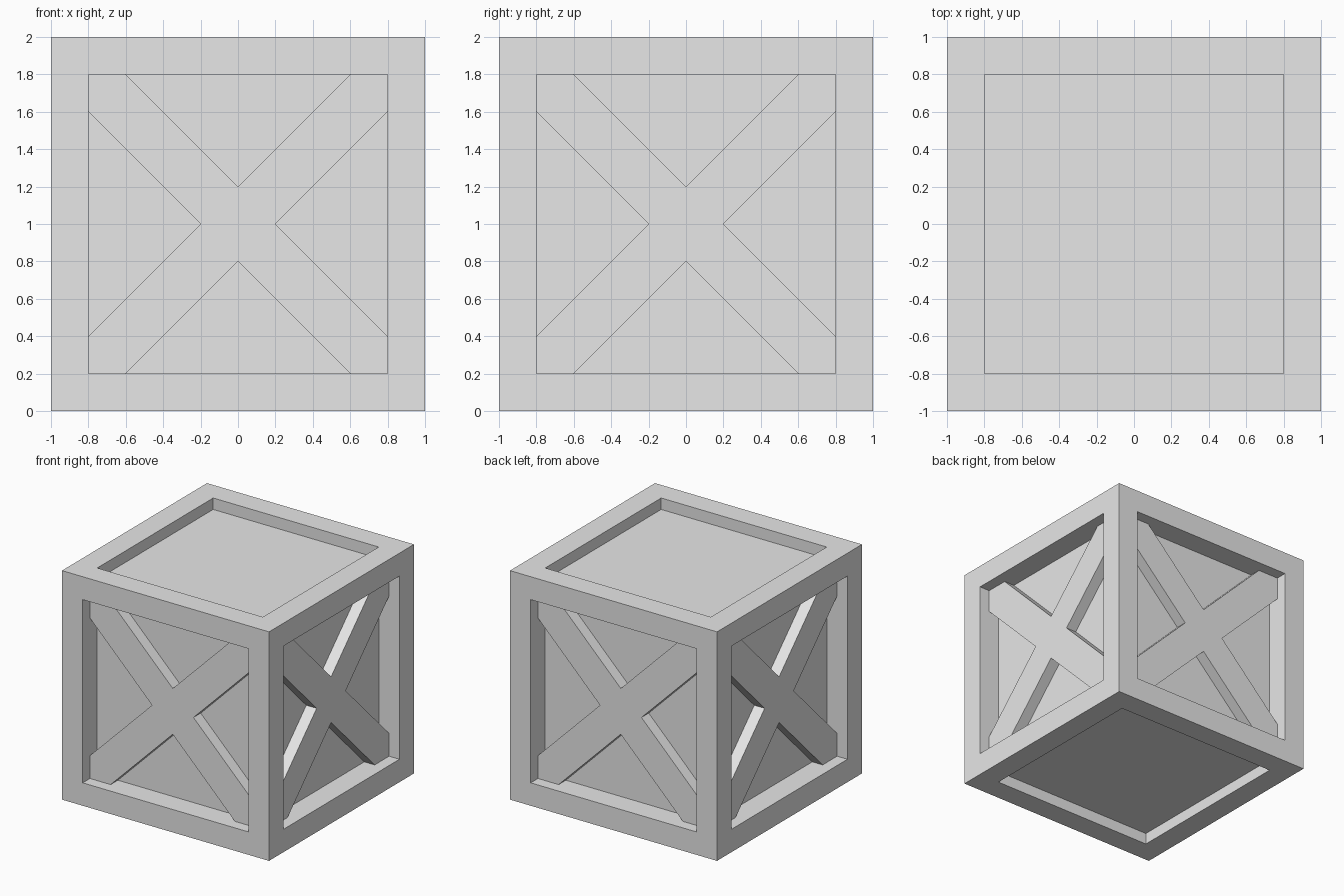
import bpy
import bmesh
import math
from mathutils import Matrix, Vector

# Remove the default object
default = bpy.data.objects.get("Cube")
if default:
    bpy.data.objects.remove(default, do_unlink=True)

# Sizes
HALF = 1.0            # half of the crate's side
BEAM = 0.2            # width of the frame beams
SIDE_RECESS = 0.2     # depth of the four side panels
LID_RECESS = 0.1      # depth of the top and bottom panels
BRACE_FACE = 0.9      # distance of the brace front from the centre
INNER = HALF - BEAM   # half width of the openings
CENTRE = Vector((0, 0, HALF))

# Single plain grey material
grey = bpy.data.materials.new("plain_grey")
grey.use_nodes = True
colour = (0.8, 0.8, 0.8, 1)
grey.diffuse_color = colour
grey.node_tree.nodes["Principled BSDF"].inputs["Base Color"].default_value = colour


def add_object(name, bm):
    mesh = bpy.data.meshes.new(name)
    bm.to_mesh(mesh)
    bm.free()
    mesh.materials.append(grey)
    obj = bpy.data.objects.new(name, mesh)
    bpy.context.collection.objects.link(obj)
    return obj


# Crate body: a cube whose faces are inset and pushed in to leave the frame
bm = bmesh.new()
bmesh.ops.create_cube(bm, size=2 * HALF)
panels = list(bm.faces)
bmesh.ops.inset_individual(bm, faces=panels, thickness=BEAM, use_even_offset=True)
panels = bmesh.ops.extrude_discrete_faces(bm, faces=panels)["faces"]
for face in panels:
    face.normal_update()
    depth = LID_RECESS if abs(face.normal.z) > 0.5 else SIDE_RECESS
    bmesh.ops.translate(bm, verts=face.verts, vec=-face.normal * depth)
bmesh.ops.translate(bm, verts=bm.verts, vec=CENTRE)
add_object("crate_body", bm)


# Cross brace: one arm outline turned four times, with sides back to the panel
def cross_brace(name, angle):
    arm = [(BEAM, 0), (INNER, INNER - BEAM), (INNER, INNER), (INNER - BEAM, INNER)]
    outline = []
    for quarter in range(4):
        turn = Matrix.Rotation(quarter * math.pi / 2, 2)
        outline += [turn @ Vector(p) for p in arm]
    bm = bmesh.new()
    front = [bm.verts.new((p.x, -BRACE_FACE, p.y)) for p in outline]
    back = [bm.verts.new((p.x, SIDE_RECESS - HALF, p.y)) for p in outline]
    bm.faces.new(front)
    for i in range(len(outline)):
        j = (i + 1) % len(outline)
        bm.faces.new((front[j], front[i], back[i], back[j]))
    bmesh.ops.transform(bm, verts=bm.verts,
                        matrix=Matrix.Translation(CENTRE) @ Matrix.Rotation(angle, 4, 'Z'))
    return add_object(name, bm)


for i, side in enumerate(("front", "left", "back", "right")):
    cross_brace(side + "_cross_brace", i * math.pi / 2)
